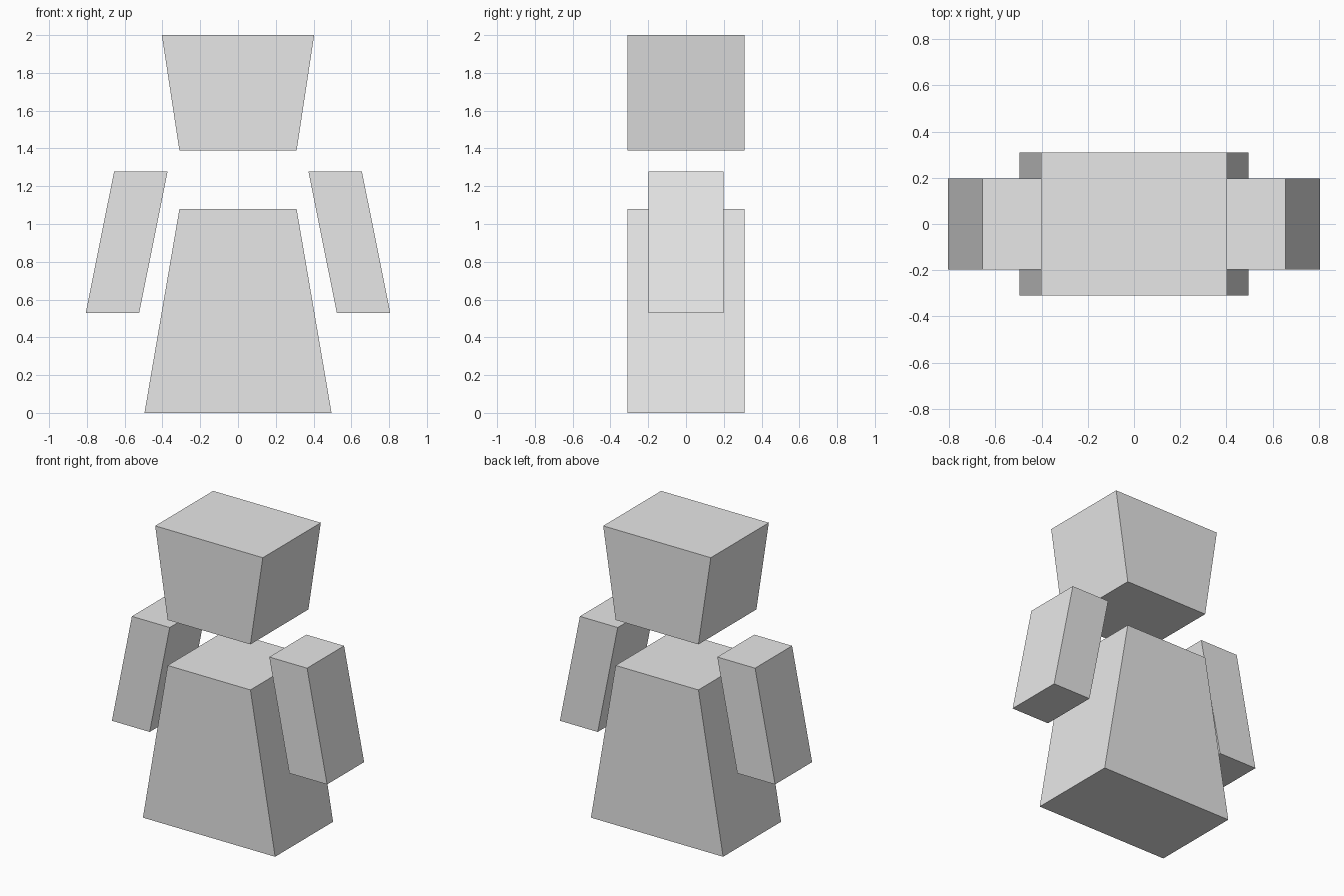
import bpy
import bmesh

if "Cube" in bpy.data.objects:
    bpy.data.objects.remove(bpy.data.objects["Cube"])

grey = bpy.data.materials.new("light grey")
grey.diffuse_color = (0.8, 0.8, 0.8, 1)
grey.use_nodes = True
grey.node_tree.nodes["Principled BSDF"].inputs["Base Color"].default_value = grey.diffuse_color


def block(name, bottom, top, z0, z1, half_depth):
    """Flat-faced block: x ranges at the bottom (z0) and top (z1), extruded along y."""
    bm = bmesh.new()
    profile = [(bottom[0], z0), (bottom[1], z0), (top[1], z1), (top[0], z1)]
    face = bm.faces.new([bm.verts.new((x, -half_depth, z)) for x, z in profile])
    extruded = bmesh.ops.extrude_face_region(bm, geom=[face])["geom"]
    back = [v for v in extruded if isinstance(v, bmesh.types.BMVert)]
    bmesh.ops.translate(bm, verts=back, vec=(0, 2 * half_depth, 0))
    bmesh.ops.recalc_face_normals(bm, faces=bm.faces)
    mesh = bpy.data.meshes.new(name)
    bm.to_mesh(mesh)
    bm.free()
    mesh.materials.append(grey)
    obj = bpy.data.objects.new(name, mesh)
    bpy.context.collection.objects.link(obj)
    return obj


# Tapered body and flared head
block("body", (-0.495, 0.495), (-0.31, 0.31), 0.0, 1.08, 0.31)
block("head", (-0.31, 0.31), (-0.403, 0.403), 1.388, 2.0, 0.31)

# Slanted arms, mirrored left and right
for side, name in ((-1, "left_arm"), (1, "right_arm")):
    block(name, sorted((side * 0.523, side * 0.806)),
          sorted((side * 0.373, side * 0.656)), 0.53, 1.277, 0.198)
